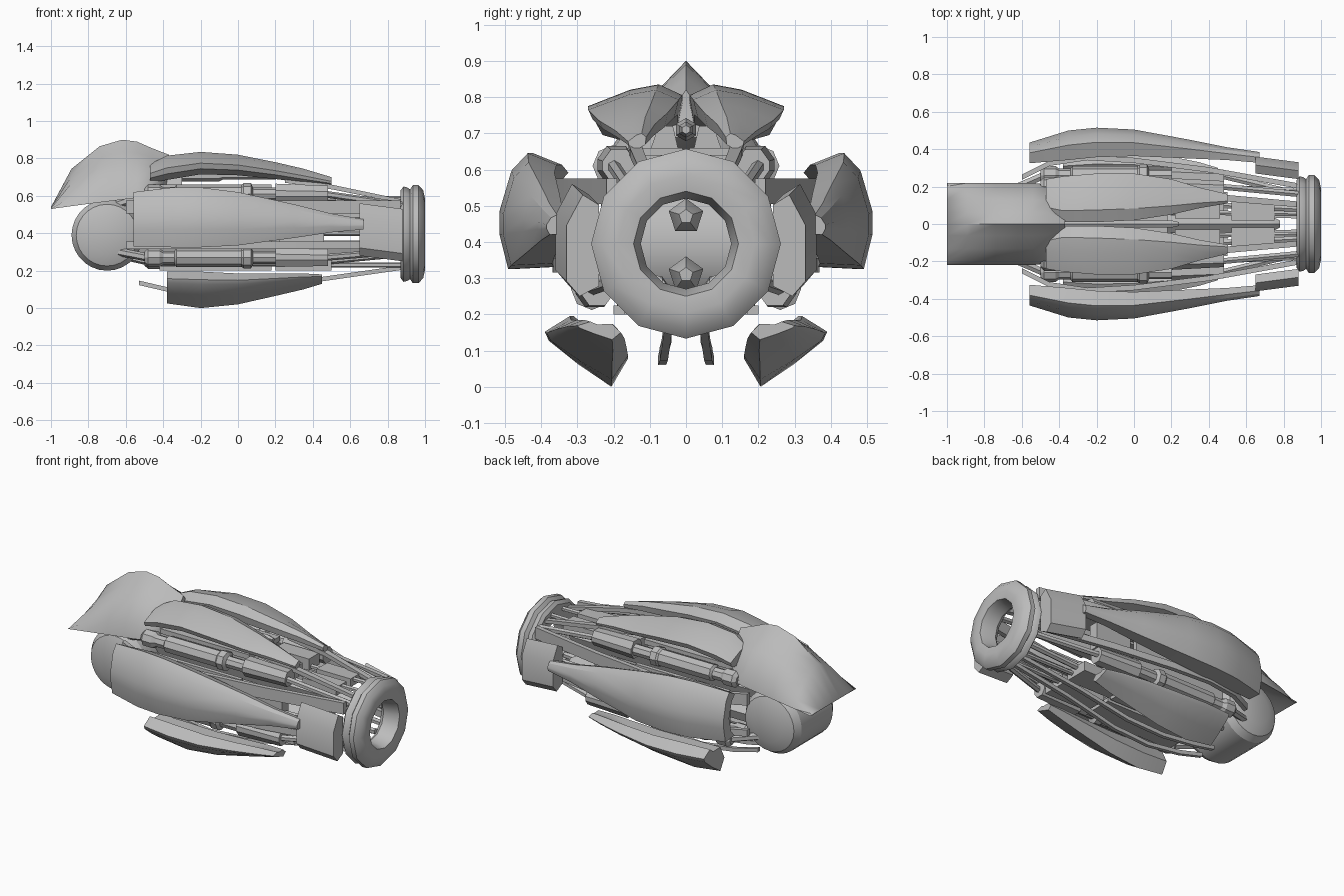
import bpy, bmesh, math
from mathutils import Vector

metal = bpy.data.materials.new("plain_grey")
metal.diffuse_color = (0.5, 0.5, 0.5, 1)


def finish(name, bm, mirror=False, angle=28):
    bmesh.ops.recalc_face_normals(bm, faces=bm.faces)
    me = bpy.data.meshes.new(name)
    bm.to_mesh(me)
    bm.free()
    me.materials.append(metal)
    for p in me.polygons:
        p.use_smooth = True
    me.set_sharp_from_angle(angle=math.radians(angle))
    ob = bpy.data.objects.new(name, me)
    bpy.context.collection.objects.link(ob)
    if mirror:
        m = ob.modifiers.new("Mirror", 'MIRROR')
        m.use_axis = (False, True, False)
        m.use_mirror_merge = False
    return ob


def loft(name, shape, stations, mirror=True, angle=28):
    """Skin a unit cross-section through boxes (x, y0, y1, z0, z1)."""
    bm = bmesh.new()
    rings = [[bm.verts.new((x, y0 + u * (y1 - y0), z0 + v * (z1 - z0))) for u, v in shape]
             for x, y0, y1, z0, z1 in stations]
    n = len(shape)
    for a, b in zip(rings, rings[1:]):
        for i in range(n):
            j = (i + 1) % n
            bm.faces.new((a[i], a[j], b[j], b[i]))
    bm.faces.new(rings[0])
    bm.faces.new(rings[-1])
    return finish(name, bm, mirror, angle)


def lathe(name, centre, axis, profile, sides, mirror=False, closed=False, angle=28):
    """Revolve (distance along axis, radius) points about an axis."""
    bm = bmesh.new()
    axis = Vector(axis).normalized()
    side = axis.cross(Vector((0, 0, 1))).normalized()
    up = side.cross(axis)
    c = Vector(centre)
    rings = []
    for t, r in profile:
        rings.append([bm.verts.new(c + axis * t + (side * math.sin(a) + up * math.cos(a)) * r)
                      for a in (2 * math.pi * k / sides for k in range(sides))])
    pairs = list(zip(rings, rings[1:]))
    if closed:
        pairs.append((rings[-1], rings[0]))
    else:
        bm.faces.new(rings[0])
        bm.faces.new(rings[-1])
    for a, b in pairs:
        for i in range(sides):
            j = (i + 1) % sides
            bm.faces.new((a[i], a[j], b[j], b[i]))
    return finish(name, bm, mirror, angle)


def rod(name, p, q, r, sides=6, mirror=True):
    d = Vector(q) - Vector(p)
    return lathe(name, p, d, [(0, r), (d.length, r)], sides, mirror)


SQUARE = [(0, 0), (1, 0), (1, 1), (0, 1)]


def box(name, x0, x1, y0, y1, z0, z1, mirror=True):
    return loft(name, SQUARE, [(x0, y0, y1, z0, z1), (x1, y0, y1, z0, z1)], mirror)


# Elbow drum and pointed guard above it
lathe("elbow_drum", (-0.70, 0, 0.39), (0, 1, 0),
      [(-0.215, 0.10), (-0.19, 0.165), (-0.15, 0.19), (0.15, 0.19), (0.19, 0.165), (0.215, 0.10)], 28)
loft("elbow_guard",
     [(0, 0), (.04, .25), (.2, .62), (.36, .8), (.5, 1), (.64, .8), (.8, .62), (.96, .25), (1, 0),
      (.75, .18), (.25, .18)],
     [(-1, -.22, .22, .53, .54), (-.89, -.22, .22, .545, .745), (-.74, -.22, .22, .565, .865),
      (-.62, -.22, .22, .58, .90), (-.54, -.22, .22, .59, .89), (-.46, -.21, .21, .605, .855),
      (-.37, -.08, .08, .66, .82)], mirror=False, angle=40)

# Wrist ring
lathe("wrist_ring", (0, 0, 0.395), (1, 0, 0),
      [(.87, .15), (.87, .235), (.885, .255), (.905, .25), (.92, .24), (.935, .262), (.965, .262),
       (.99, .235), (1, .19), (.995, .145), (.96, .135), (.90, .125)], 12, closed=True, angle=35)

# Outer armour panels
loft("side_panel",
     [(0, .02), (.84, 0), (1, .3), (1, .5), (.78, .85), (.48, 1), (-.05, .9), (.25, .78), (.5, .45), (.3, .15)],
     [(-.56, .33, .435, .33, .62), (-.35, .35, .50, .325, .645), (-.2, .365, .515, .325, .645),
      (0, .37, .505, .335, .62), (.3, .355, .45, .375, .555), (.5, .345, .41, .405, .505),
      (.67, .33, .385, .42, .475)])
loft("top_panel",
     [(0, .75), (.25, 1), (.55, .88), (1, .5), (.95, .25), (.5, 0), (.05, .3)],
     [(-.47, .04, .24, .67, .77), (-.38, .01, .255, .685, .815), (-.2, .01, .27, .715, .835),
      (0, .02, .27, .71, .82), (.2, .05, .24, .69, .78), (.35, .085, .195, .67, .745),
      (.5, .11, .16, .655, .70)])
loft("bottom_panel",
     [(0, .4), (.2, 0), (.6, .32), (.95, .65), (1, .78), (.7, 1), (.55, .85), (.2, .86)],
     [(-.38, .17, .37, .025, .195), (-.2, .16, .39, 0, .195), (0, .16, .385, .02, .185),
      (.2, .165, .36, .065, .185), (.35, .17, .33, .1, .185), (.45, .18, .30, .13, .18)])
loft("wrist_side_plate", [(0, .1), (.6, 0), (1, .15), (1, .7), (.5, 1), (0, .9)],
     [(.65, .27, .36, .28, .56), (.88, .24, .33, .25, .53)])

# Long thin strips bowing from elbow to wrist
for zc, h in ((0.335, .02), (0.54, .035)):
    loft("side_strip", SQUARE,
         [(x, y - .014, y + .014, zc - h, zc + h) for x, y in
          ((-.6, .25), (-.45, .325), (-.25, .355), (0, .34), (.4, .29), (.87, .205))])
loft("bottom_strut", SQUARE,
     [(x, .05 + d, .072 + d, z - .012, z + .012) for x, z, d in
      ((-.53, .135, -.01), (-.38, .10, 0), (-.15, .072, .005), (.1, .085, 0), (.45, .155, -.01),
       (.87, .215, -.02))])
loft("top_strut", SQUARE,
     [(.25, .12, .16, .67, .695), (.5, .12, .155, .635, .66), (.88, .09, .12, .56, .58)])

# Pistons lying between the panels: collar, barrel, housing and rod
for y, z, k in ((.20, .61, 1.0), (.26, .27, 1.0), (.10, .25, .8)):
    inner = (.16 if y > .15 else .08)
    zi = .395 + (z - .395) * .72
    lathe("piston_barrel", (0, y, z), (1, 0, 0),
          [(-.50, .03 * k), (-.48, .05 * k), (-.42, .05 * k), (-.40, .036 * k), (-.34, .036 * k),
           (-.33, .05 * k), (.02, .05 * k), (.03, .058 * k), (.07, .058 * k), (.08, .035 * k),
           (.22, .035 * k)], 8, mirror=True)
    # chamfered housing
    loft("piston_housing", [(.25, 0), (.75, 0), (1, .35), (1, .65), (.75, 1), (.25, 1), (0, .65), (0, .35)],
         [(.20, y - .06, y + .045, z - .05, z + .055), (.48, y - .06, y + .03, z - .045, z + .045)])
    rod("piston_rod", (.46, y, z), (.88, inner, zi), .018)
    rod("elbow_link", (-.66, y * .7, zi), (-.48, y, z), .022)

# Central pair of rods seen through the wrist
for z in (.47, .31):
    lathe("core_rod", (0, 0, z), (1, 0, 0), [(-.6, .05), (.72, .05), (.78, .02)], 5)

# Inner frame plates behind the armour
box("inner_side_plate", -.45, .18, .21, .235, .33, .54)
box("inner_side_block", .22, .46, .17, .23, .34, .50)
box("lower_plate", -.42, .18, .01, .20, .20, .225)
box("lower_block", .20, .50, .02, .17, .20, .26)
box("upper_plate", -.45, .18, .01, .15, .63, .66)
box("upper_block", .22, .46, .03, .13, .57, .64)
box("wrist_block", .52, .75, .02, .12, .55, .60)
for y, z in ((.06, .585), (.20, .40), (.06, .23)):
    rod("wrist_rod", (.40, y, z), (.89, y * .9, z), .014)

# Spine between the two top panels
lathe("top_spine", (0, 0, .71), (1, 0, 0),
      [(-.46, .02), (-.40, .032), (-.1, .032), (-.08, .022), (.2, .022), (.24, .012)], 6)
loft("spine_bracket", [(0, 0), (1, 0), (.7, 1), (.2, 1)],
     [(-.42, .02, .10, .65, .72), (-.30, .02, .10, .65, .72)])
